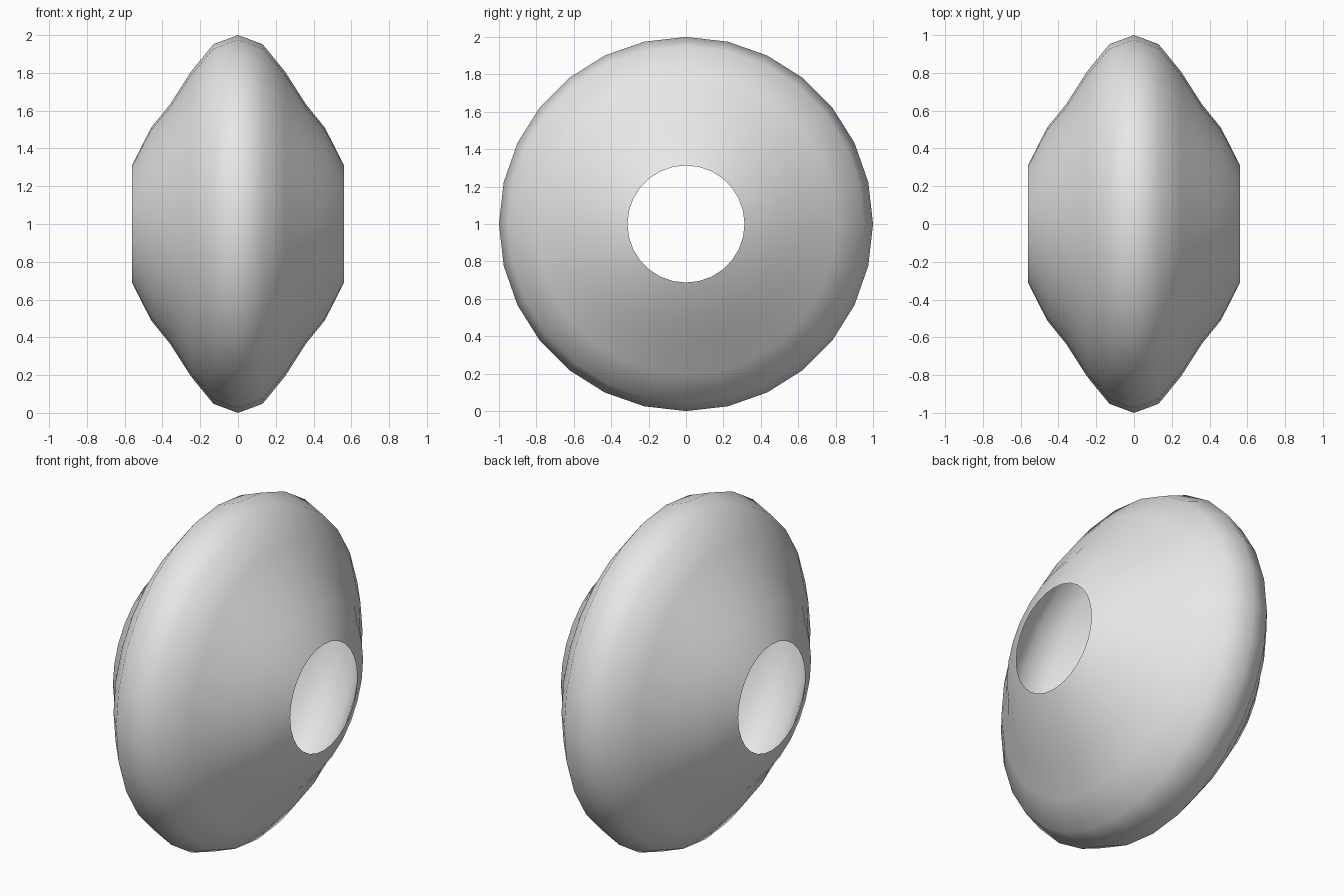
import bpy
import bmesh
from math import pi, sin, cos

if "Cube" in bpy.data.objects:
    bpy.data.objects.remove(bpy.data.objects["Cube"])

SEGMENTS = 28

# Half profile of the hollow shell: (distance from mid-plane, radius)
half = [(0.0, 1.0), (0.13, 0.952), (0.25, 0.805), (0.36, 0.633), (0.46, 0.51), (0.56, 0.313)]
profile = [(-x, r) for x, r in reversed(half[1:])] + half

# Single colour
grey = bpy.data.materials.new("light grey")
colour = (0.8, 0.8, 0.8, 1.0)
grey.diffuse_color = colour
grey.use_nodes = True
for node in grey.node_tree.nodes:
    if node.type == "BSDF_PRINCIPLED":
        node.inputs["Base Color"].default_value = colour

# Open shell turned around the x axis, with a round opening at each end
bm = bmesh.new()
rings = []
for x, r in profile:
    angles = [2 * pi * i / SEGMENTS for i in range(SEGMENTS)]
    rings.append([bm.verts.new((x, r * cos(a), 1 + r * sin(a))) for a in angles])
for near, far in zip(rings, rings[1:]):
    for i in range(SEGMENTS):
        j = (i + 1) % SEGMENTS
        bm.faces.new((near[i], near[j], far[j], far[i]))
bm.normal_update()
# Turn the faces outwards, away from the axis
flipped = [f for f in bm.faces
           if f.normal.y * f.calc_center_median().y + f.normal.z * (f.calc_center_median().z - 1) < 0]
bmesh.ops.reverse_faces(bm, faces=flipped)
for face in bm.faces:
    face.smooth = True

mesh = bpy.data.meshes.new("hollow_ring_shell")
bm.to_mesh(mesh)
bm.free()
mesh.materials.append(grey)
shell = bpy.data.objects.new("hollow_ring_shell", mesh)
bpy.context.collection.objects.link(shell)
